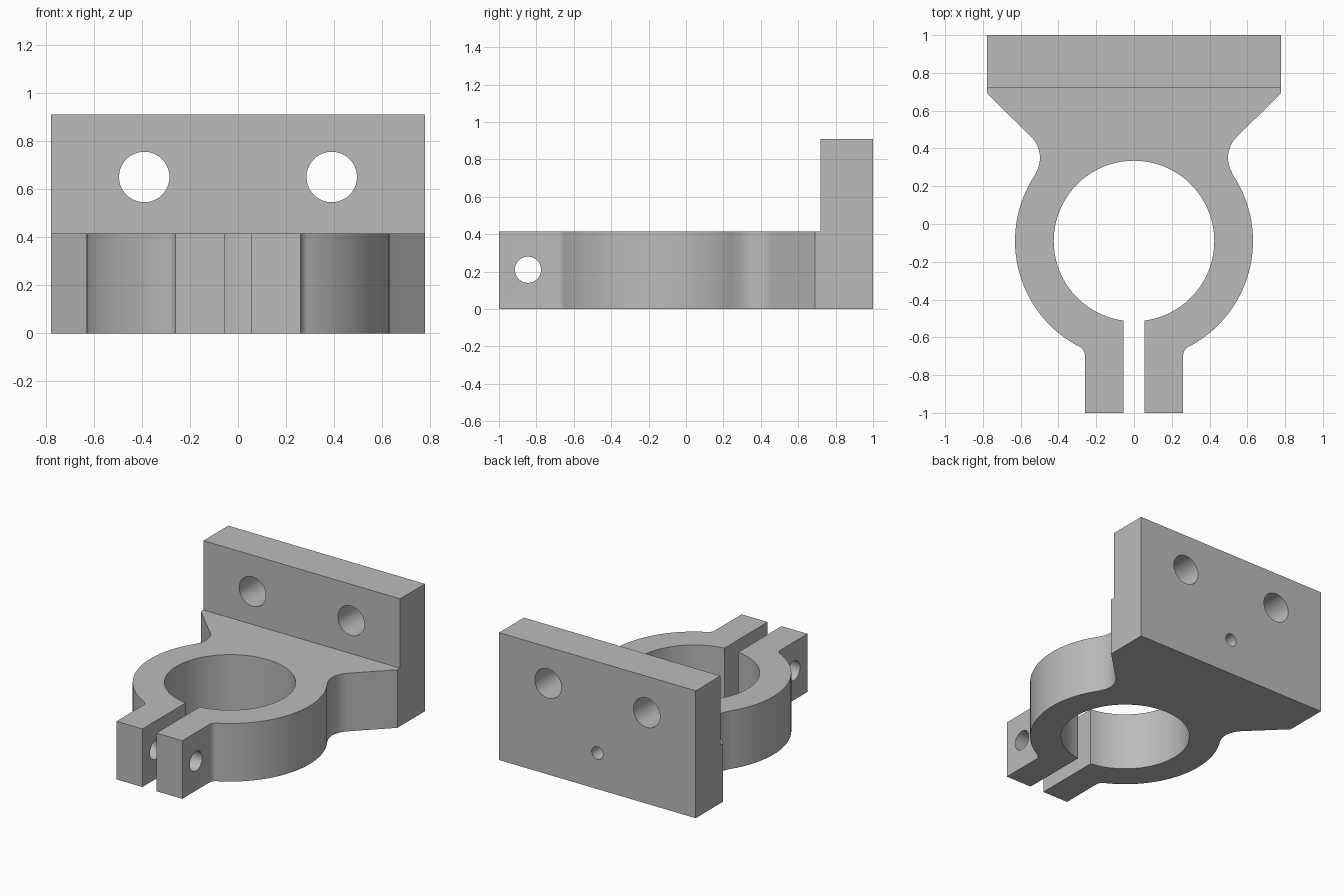
import bpy, bmesh, math
from mathutils import Matrix, Vector

if "Cube" in bpy.data.objects:
    bpy.data.objects.remove(bpy.data.objects["Cube"], do_unlink=True)

grey = bpy.data.materials.new("plain grey")
grey.use_nodes = True
grey.diffuse_color = (0.5, 0.5, 0.5, 1)
grey.node_tree.nodes["Principled BSDF"].inputs["Base Color"].default_value = (0.5, 0.5, 0.5, 1)

RING = Vector((0, -0.09))
OUTER, BORE = 0.63, 0.425
HALF_GAP, EAR_X = 0.055, 0.26
BASE_TOP, PLATE_TOP, PLATE_FRONT = 0.415, 0.91, 0.72


def arc(centre, radius, start, end, steps):
    return [centre + radius * Vector((math.cos(a), math.sin(a)))
            for a in (start + (end - start) * i / steps for i in range(steps + 1))]


def angle(v):
    return math.atan2(v.y, v.x)


# Right-hand half outline of the clamp: bore, ear, ring, neck fillet, flange
ear_r, neck_r = 0.05, 0.157
ear_x = EAR_X + ear_r
ear_c = Vector((ear_x, RING.y - math.sqrt((OUTER + ear_r) ** 2 - ear_x ** 2)))
neck_c = Vector((0.655, 0.35))
gap_angle = -math.acos(HALF_GAP / BORE)
half = arc(RING, BORE, math.pi / 2, gap_angle, 48)
half += [Vector((HALF_GAP, -1)), Vector((EAR_X, -1))]
half += arc(ear_c, ear_r, math.pi, angle(RING - ear_c), 8)
half += arc(RING, OUTER, angle(ear_c - RING), angle(neck_c - RING), 40)[1:]
half += arc(neck_c, neck_r, angle(RING - neck_c) + 2 * math.pi, 0.75 * math.pi, 16)[1:]
half += [Vector((0.777, 0.69)), Vector((0.777, 1)), Vector((0, 1))]

# Extrude each half, raise the mounting plate at the back, then mirror
bm = bmesh.new()
face = bm.faces.new([bm.verts.new((p.x, p.y, 0)) for p in half])
grown = bmesh.ops.extrude_face_region(bm, geom=[face])["geom"]
bmesh.ops.translate(bm, vec=(0, 0, BASE_TOP),
                    verts=[v for v in grown if isinstance(v, bmesh.types.BMVert)])
bmesh.ops.bisect_plane(bm, geom=bm.verts[:] + bm.edges[:] + bm.faces[:],
                       plane_co=(0, PLATE_FRONT, 0), plane_no=(0, 1, 0))
top = [f for f in bm.faces if f.calc_center_median().y > PLATE_FRONT
       and all(v.co.z > BASE_TOP - 0.001 for v in f.verts)]
grown = bmesh.ops.extrude_face_region(bm, geom=top)["geom"]
bmesh.ops.translate(bm, vec=(0, 0, PLATE_TOP - BASE_TOP),
                    verts=[v for v in grown if isinstance(v, bmesh.types.BMVert)])
bmesh.ops.delete(bm, geom=[f for f in top if f.is_valid], context='FACES_ONLY')
bmesh.ops.delete(bm, geom=[f for f in bm.faces if all(abs(v.co.x) < 1e-5 for v in f.verts)],
                 context='FACES_ONLY')
bmesh.ops.mirror(bm, geom=bm.verts[:] + bm.edges[:] + bm.faces[:],
                 axis='X', merge_dist=0.0001)
bmesh.ops.remove_doubles(bm, verts=bm.verts[:], dist=0.0001)
bmesh.ops.dissolve_limit(bm, angle_limit=0.002, verts=bm.verts[:], edges=bm.edges[:])
bmesh.ops.recalc_face_normals(bm, faces=bm.faces[:])
mesh = bpy.data.meshes.new("clamp_bracket")
bm.to_mesh(mesh)
bm.free()
mesh.materials.append(grey)
bracket = bpy.data.objects.new("clamp_bracket", mesh)
bpy.context.collection.objects.link(bracket)

# Drill cutters: mounting holes, ear bolt hole, blind hole in the back
cutter = bmesh.new()


def drill(centre, radius, length, axis):
    turn = Matrix.Rotation(math.pi / 2, 4, 'Y' if axis == 'X' else 'X')
    bmesh.ops.create_cone(cutter, cap_ends=True, segments=40, radius1=radius,
                          radius2=radius, depth=length,
                          matrix=Matrix.Translation(centre) @ turn)


for side in (-1, 1):
    drill((side * 0.39, 0.86, 0.65), 0.105, 0.6, 'Y')
drill((0, -0.845, 0.21), 0.07, 1, 'X')
drill((0, 0.9, 0.258), 0.045, 0.5, 'Y')
cut_mesh = bpy.data.meshes.new("hole_cutter")
cutter.to_mesh(cut_mesh)
cutter.free()
cut_mesh.materials.append(grey)
holes = bpy.data.objects.new("hole_cutter", cut_mesh)
bpy.context.collection.objects.link(holes)

mod = bracket.modifiers.new("holes", 'BOOLEAN')
mod.operation = 'DIFFERENCE'
mod.solver = 'EXACT'
mod.object = holes
bpy.ops.object.select_all(action='DESELECT')
bpy.context.view_layer.objects.active = bracket
bracket.select_set(True)
bpy.ops.object.modifier_apply(modifier=mod.name)
bpy.data.objects.remove(holes, do_unlink=True)
bpy.ops.object.shade_smooth_by_angle(angle=math.radians(25))
